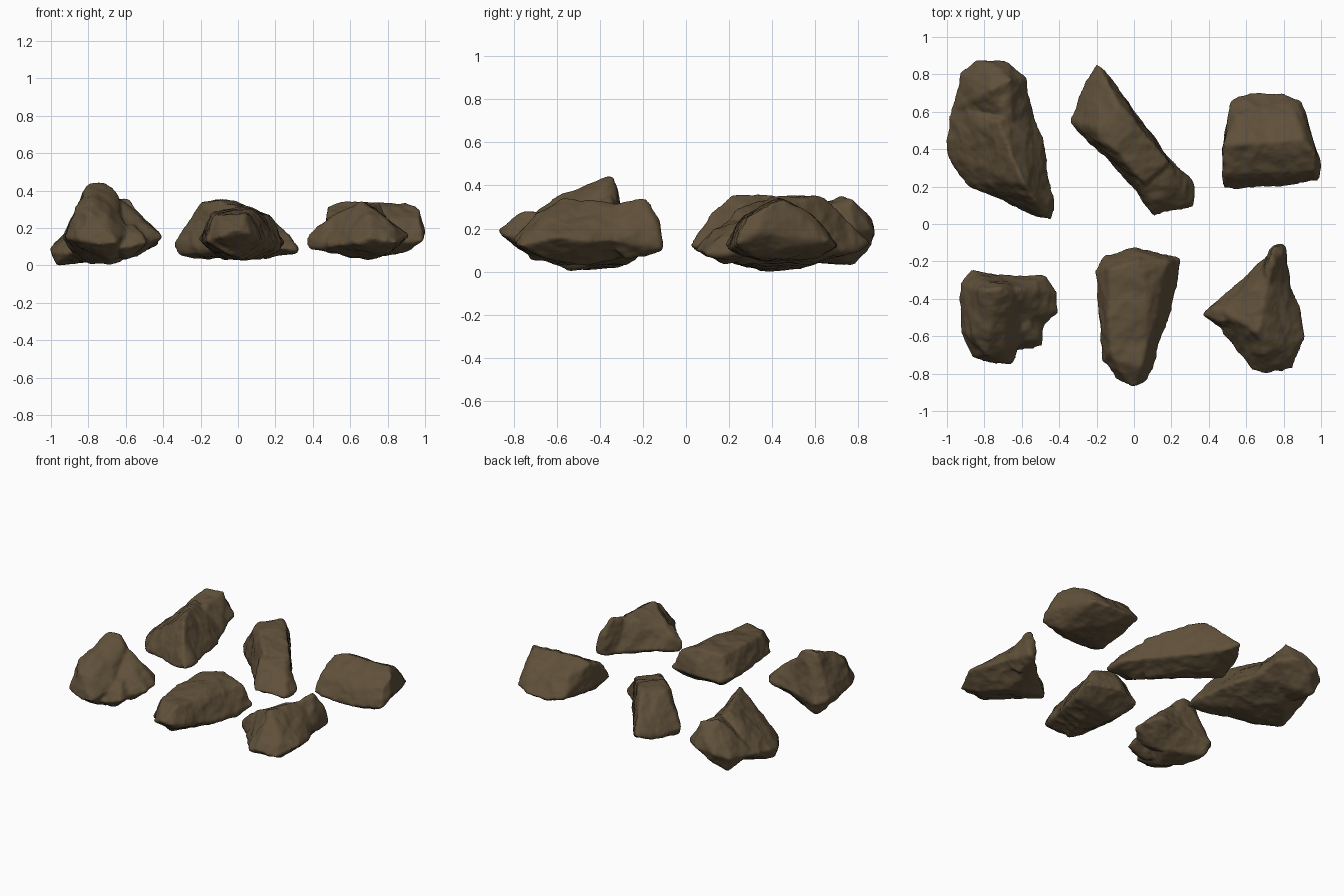
import bpy
import bmesh
from mathutils import Vector, noise

default_cube = bpy.data.objects.get("Cube")
if default_cube:
    bpy.data.objects.remove(default_cube, do_unlink=True)

# One earthy colour for all the stones
stone = bpy.data.materials.new("brown_stone")
stone.use_nodes = True
stone_colour = (0.115, 0.08, 0.042, 1)
stone.diffuse_color = stone_colour
shader = stone.node_tree.nodes["Principled BSDF"]
shader.inputs["Base Color"].default_value = stone_colour
shader.inputs["Roughness"].default_value = 0.9


def add_hull(bm, points):
    """Wrap a convex chunk of stone around points in hundredths of a unit."""
    verts = [bm.verts.new(Vector(p) / 100) for p in points]
    bmesh.ops.convex_hull(bm, input=verts)
    buried = [v for v in verts if v.is_valid and not v.link_faces]
    bmesh.ops.delete(bm, geom=buried, context='VERTS')


def weather(mesh):
    """Push the surface in and out with broad dents, cracks and fine grain."""
    swell = 0.007
    normals = [v.normal.copy() for v in mesh.vertices]
    for vert, normal in zip(mesh.vertices, normals):
        co = vert.co.copy()
        broad = noise.noise(co * 6) * 0.01
        crack = abs(noise.noise(co * 9)) * -0.012
        grain = noise.fractal(co * 20, 1.0, 2.0, 3) * 0.004
        vert.co = co + normal * (swell + broad + crack + grain)


def make_rock(name, *chunks):
    """Fuse convex chunks into one worn rock."""
    bm = bmesh.new()
    for chunk in chunks:
        add_hull(bm, chunk)
    bmesh.ops.recalc_face_normals(bm, faces=bm.faces)
    rough = bpy.data.meshes.new(name)
    bm.to_mesh(rough)
    bm.free()
    rock = bpy.data.objects.new(name, rough)
    bpy.context.collection.objects.link(rock)

    # Fuse the chunks and soften their edges
    remesh = rock.modifiers.new("fuse", 'REMESH')
    remesh.mode = 'VOXEL'
    remesh.voxel_size = 0.011
    soften = rock.modifiers.new("soften", 'SMOOTH')
    soften.factor = 0.5
    soften.iterations = 5
    depsgraph = bpy.context.evaluated_depsgraph_get()
    worn = bpy.data.meshes.new_from_object(rock.evaluated_get(depsgraph))
    rock.modifiers.clear()
    rock.data = worn
    bpy.data.meshes.remove(rough)

    weather(worn)
    worn.materials.clear()
    worn.materials.append(stone)
    worn.shade_smooth()


# Long ridged rock with an undercut lump at its far end
make_rock(
    "ridged_rock",
    [(-97, 63, 12), (-100, 45, 9), (-100, 36, 7), (-91, 22, 6), (-78, 20, 7),
     (-53, 4, 10), (-45, 3, 12), (-43, 10, 12), (-49, 45, 12), (-56, 66, 13),
     (-66, 38, 36), (-59, 22, 36), (-53, 12, 28), (-73, 55, 34),
     (-97, 37, 0), (-80, 60, 3), (-60, 30, 4)],
    [(-97, 60, 12), (-93, 81, 14), (-84, 87, 18), (-68, 87, 19), (-58, 78, 18),
     (-54, 60, 14), (-76, 72, 35), (-66, 77, 33), (-84, 68, 28), (-76, 86, 24),
     (-78, 86, 12), (-88, 78, 4), (-78, 74, 5), (-80, 50, 4), (-66, 50, 28)])

# Slanted block with steep sides and a lower near end
make_rock(
    "slanted_rock",
    [(-34, 55, 11), (-31, 53, 6), (-28, 54, 21), (-26, 75, 9), (-20, 86, 13),
     (-14, 80, 9), (4, 55, 10), (20, 33, 10), (6, 14, 9), (-10, 34, 9),
     (-20, 50, 33), (-18, 44, 32), (-8, 64, 34), (-10, 40, 35), (1, 54, 33),
     (6, 22, 28), (18, 33, 26), (-18, 58, 4), (10, 25, 4)],
    [(-2, 25, 10), (2, 22, 25), (8, 7, 12), (10, 4, 10), (20, 7, 9), (32, 9, 8),
     (32, 22, 8), (20, 34, 10), (4, 50, 12), (16, 34, 25), (24, 20, 19),
     (11, 12, 19), (15, 18, 4)])

# Wedge with a level crest
make_rock(
    "wedge_rock",
    [(48, 19, 13), (70, 20, 10), (99, 23, 13), (49, 27, 25), (97, 28, 26),
     (48, 42, 31), (58, 43, 34), (91, 45, 33), (97, 37, 30), (100, 32, 18),
     (47, 40, 14), (52, 66, 14), (62, 70, 12), (80, 70, 12), (89, 66, 14),
     (54, 58, 26), (86, 58, 26), (92, 52, 14),
     (52, 30, 7), (70, 40, 5), (90, 32, 7), (70, 60, 6)])

# Tall lumpy rock with a broad front and a lower shoulder
make_rock(
    "peaked_rock",
    [(-93, -32, 15), (-93, -58, 15), (-86, -71, 14), (-74, -75, 11), (-65, -75, 12),
     (-60, -62, 17), (-87, -25, 12), (-57, -30, 15), (-80, -36, 43), (-71, -34, 44),
     (-65, -39, 38), (-76, -50, 38), (-85, -40, 32), (-70, -68, 25), (-79, -70, 28),
     (-86, -60, 30), (-78, -60, 34), (-85, -29, 3), (-80, -45, 1), (-68, -55, 1),
     (-62, -40, 3)],
    [(-72, -27, 14), (-47, -28, 17), (-41, -36, 16), (-41, -48, 15), (-50, -55, 11),
     (-49, -36, 24), (-60, -35, 33), (-68, -36, 38), (-72, -52, 24), (-58, -52, 22),
     (-48, -48, 21), (-66, -60, 14), (-54, -45, 5), (-68, -40, 3)],
    [(-49, -65, 12), (-48, -50, 13), (-63, -68, 9), (-72, -50, 10),
     (-72, -62, 18), (-56, -52, 22), (-52, -62, 17), (-60, -58, 3)])

# Tapering rock with a broad far end and a blunt raised nose
make_rock(
    "tapered_rock",
    [(-20, -25, 14), (-16, -18, 12), (0, -12, 14), (25, -18, 12), (22, -32, 9),
     (17, -55, 11), (12, -68, 13), (-17, -74, 13), (-18, -50, 11),
     (-12, -70, 26), (6, -70, 26), (-14, -45, 28), (6, -42, 30),
     (-13, -24, 28), (3, -19, 31), (18, -21, 25),
     (-8, -30, 4), (12, -28, 3), (0, -60, 4), (-4, -72, 6)],
    [(-17, -70, 13), (-10, -83, 15), (-1, -87, 19), (6, -85, 17), (12, -70, 14),
     (-11, -72, 27), (4, -76, 27), (-9, -60, 27), (8, -58, 27), (0, -68, 6)])

# Three-cornered rock with a steep left flank and a tall far tail
make_rock(
    "pointed_rock",
    [(46, -40, 11), (70, -18, 10), (83, -30, 14), (89, -45, 14), (91, -60, 16),
     (85, -77, 12), (70, -80, 15), (64, -78, 12), (48, -59, 10),
     (72, -27, 31), (70, -44, 32), (66, -58, 34), (70, -71, 25), (81, -66, 24),
     (56, -50, 28), (48, -47, 25), (70, -45, 3), (60, -45, 4), (80, -65, 6)],
    [(37, -48, 9), (37, -49, 16), (41, -45, 18), (47, -39, 10), (52, -58, 9),
     (47, -52, 23), (49, -45, 25), (60, -45, 27), (62, -55, 10), (60, -42, 6)],
    [(74, -12, 9), (80, -11, 11), (80, -14, 22), (75, -13, 26), (69, -21, 10),
     (84, -34, 14), (73, -18, 34), (75, -21, 34), (72, -30, 32), (78, -25, 27),
     (66, -36, 26), (76, -28, 6), (66, -36, 10)])
